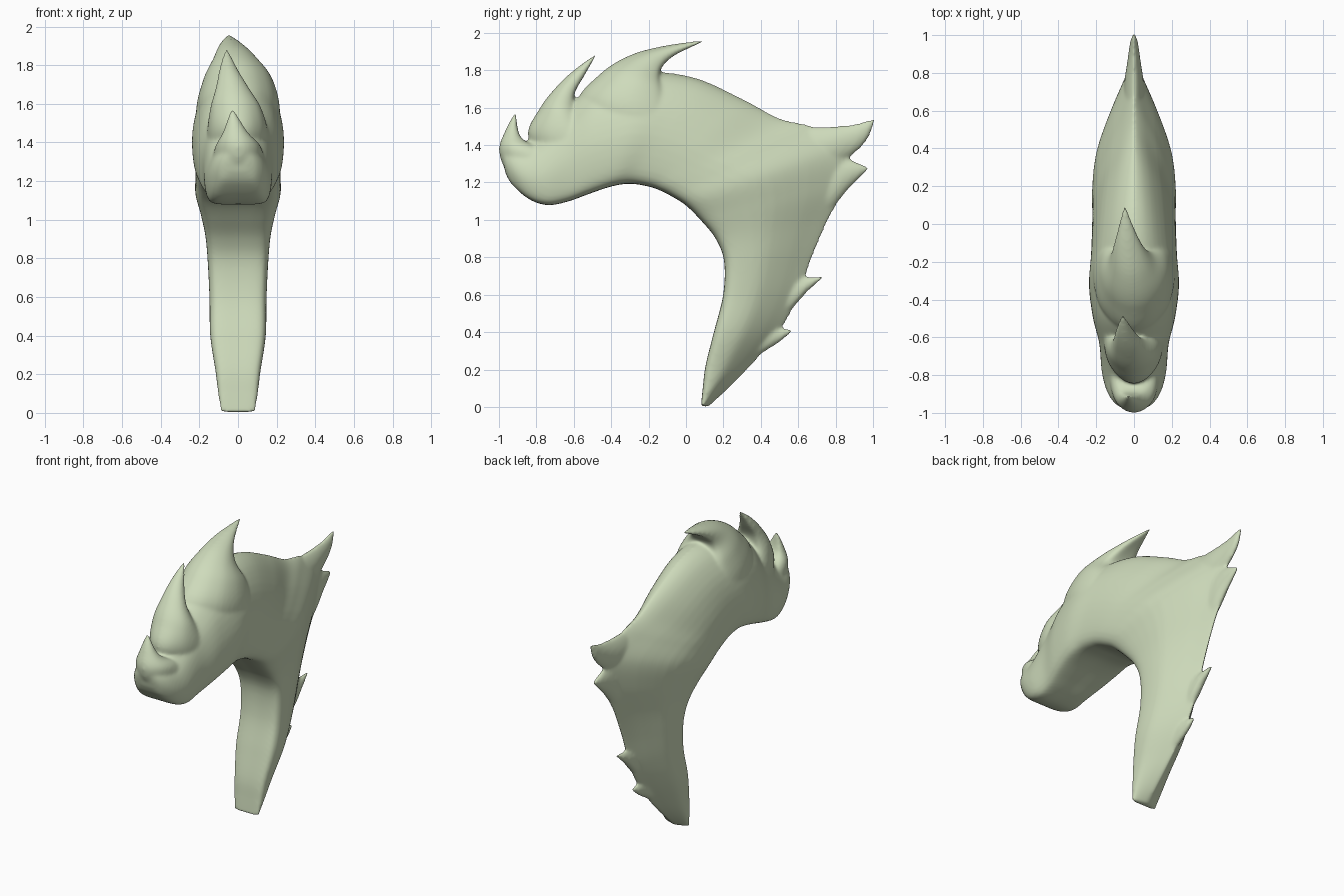
import bpy, bmesh

# Half cross-sections (along, width): boxy inner end, round or sharp outer end
ROUND = [(0, 0), (0, .55), (.04, .85), (.2, .98), (.45, 1), (.7, .85), (.88, .56), (.97, .27), (1, 0)]
SHARP = [(0, 0), (0, .6), (.04, .88), (.17, .98), (.42, .9), (.66, .58), (.85, .26), (.95, .09), (1, 0)]
LENS = [(0, 0), (.03, .22), (.12, .55), (.28, .87), (.5, 1), (.72, .87), (.88, .55), (.97, .22), (1, 0)]


def catmull(pts, steps):
    """Smooth curve through tuples of any length."""
    out = []
    n = len(pts)
    for i in range(n - 1):
        a, b, c, d = pts[max(i - 1, 0)], pts[i], pts[i + 1], pts[min(i + 2, n - 1)]
        for s in range(steps):
            t = s / steps
            out.append(tuple(
                .5 * (2 * q + (r - p) * t + (2 * p - 5 * q + 4 * r - u) * t * t
                      + (3 * q - p - 3 * r + u) * t ** 3)
                for p, q, r, u in zip(a, b, c, d)))
    out.append(tuple(pts[-1]))
    return out


def loft(name, sections, prof_a, prof_b=None):
    """Sections: inner y, z, outer y, z, half width, x shift, blend a to b."""
    prof_b = prof_b or prof_a
    pa, pb = catmull(prof_a, 3), catmull(prof_b, 3)
    bm = bmesh.new()
    rings = []
    for y0, z0, y1, z1, w, dx, k in catmull(sections, 6):
        half = [(p[0] + (q[0] - p[0]) * k, max(0, p[1] + (q[1] - p[1]) * k))
                for p, q in zip(pa, pb)]
        loop = half + [(u, -v) for u, v in half[-2:0:-1]]
        rings.append([bm.verts.new((v * max(w, .001) + dx, y0 + (y1 - y0) * u,
                                    max(0, z0 + (z1 - z0) * u))) for u, v in loop])
    n = len(rings[0])
    for r, s in zip(rings, rings[1:]):
        for i in range(n):
            j = (i + 1) % n
            bm.faces.new((r[i], r[j], s[j], s[i]))
    bm.faces.new(rings[0][::-1])
    bm.faces.new(rings[-1])
    bmesh.ops.recalc_face_normals(bm, faces=bm.faces)
    mesh = bpy.data.meshes.new(name)
    bm.to_mesh(mesh)
    bm.free()
    ob = bpy.data.objects.new(name, mesh)
    bpy.context.collection.objects.link(ob)
    ob.data.materials.append(mat)
    return ob


mat = bpy.data.materials.new("pale_green")
mat.diffuse_color = (.62, .71, .5, 1)

# Hooked body, from the foot of the stem round to the nose
body = loft("hooked_body", [
    (.08, .005, .12, 0, .092, 0, 1), (.09, .1, .22, .09, .105, 0, 1),
    (.105, .22, .35, .22, .12, 0, 1), (.15, .4, .5, .4, .147, 0, 1),
    (.2, .6, .6, .58, .151, 0, 1), (.205, .78, .67, .78, .16, 0, 1),
    (.16, .9, .75, .97, .172, 0, 1), (.08, 1.0, .86, 1.2, .198, 0, 1),
    (0, 1.08, .87, 1.4, .225, 0, 1), (-.08, 1.13, .68, 1.5, .225, 0, .9),
    (-.14, 1.16, .5, 1.545, .225, 0, .7),
    (-.2, 1.18, .3, 1.65, .225, 0, .4), (-.3, 1.195, .05, 1.76, .228, 0, .15),
    (-.4, 1.18, -.2, 1.79, .236, 0, 0), (-.52, 1.14, -.46, 1.74, .215, 0, 0),
    (-.63, 1.1, -.64, 1.6, .182, 0, 0), (-.74, 1.08, -.83, 1.43, .17, 0, 0),
    (-.84, 1.112, -.935, 1.4, .145, 0, 0), (-.93, 1.19, -.975, 1.38, .1, 0, 0),
    (-.965, 1.25, -.99, 1.36, .05, 0, 0)], ROUND, SHARP)

# Overlapping crest plates, each sweeping up to a curled tip
loft("nose_plate", [
    (-.55, 1.25, -.78, 1.2, .1, 0, 0), (-.66, 1.32, -.95, 1.26, .13, 0, 0),
    (-.8, 1.39, -1, 1.37, .115, 0, 0),
    (-.888, 1.45, -.968, 1.475, .06, -.015, 0), (-.91, 1.58, -.914, 1.58, .006, -.03, 0)], ROUND)
loft("middle_plate", [
    (-.38, 1.22, -.7, 1.25, .12, 0, 0), (-.45, 1.38, -.845, 1.44, .158, 0, 0),
    (-.58, 1.54, -.78, 1.6, .135, -.01, 0), (-.6, 1.66, -.69, 1.715, .085, -.03, 0),
    (-.545, 1.77, -.595, 1.805, .045, -.05, 0), (-.472, 1.892, -.476, 1.892, .006, -.06, 0)], ROUND)
loft("top_plate", [
    (-.05, 1.3, -.4, 1.35, .16, 0, 0), (-.08, 1.5, -.58, 1.61, .215, 0, 0),
    (-.12, 1.68, -.46, 1.78, .18, 0, 0), (-.14, 1.79, -.3, 1.88, .115, -.015, 0),
    (-.07, 1.875, -.12, 1.93, .065, -.035, 0), (.1, 1.955, .097, 1.962, .006, -.05, 0)], ROUND)

# Thin barbs along the rear edge: upper y, z, lower y, z, half width
barbs = {
    "crown_barb": [(.45, 1.5, .42, 1.25, .05), (.74, 1.5, .66, 1.22, .055),
                   (.88, 1.51, .86, 1.325, .034), (.97, 1.532, .965, 1.42, .02), (1.01, 1.545, 1.01, 1.53, .008)],
    "neck_barb": [(.5, 1.34, .5, 1.0, .04), (.78, 1.345, .72, 1.01, .043),
                  (.88, 1.322, .885, 1.18, .028), (.98, 1.282, .98, 1.272, .007)],
    "stem_barb_upper": [(.4, .7, .37, .43, .03), (.6, .7, .52, .48, .034),
                        (.67, .695, .65, .615, .024), (.74, .703, .74, .695, .007)],
    "stem_barb_lower": [(.26, .44, .2, .16, .03), (.44, .435, .35, .25, .034),
                        (.52, .42, .5, .345, .022), (.57, .413, .57, .405, .007)],
}
for name, rows in barbs.items():
    loft(name, [r + (0, 0) for r in rows], LENS)

# Fuse everything into one soft skin
bpy.ops.object.select_all(action='DESELECT')
for ob in bpy.context.collection.objects:
    ob.select_set(True)
bpy.context.view_layer.objects.active = body
bpy.ops.object.join()
remesh = body.modifiers.new("fuse", 'REMESH')
remesh.mode = 'VOXEL'
remesh.voxel_size = .009
remesh.use_smooth_shade = True
soften = body.modifiers.new("soften", 'SMOOTH')
soften.factor = .5
soften.iterations = 16
